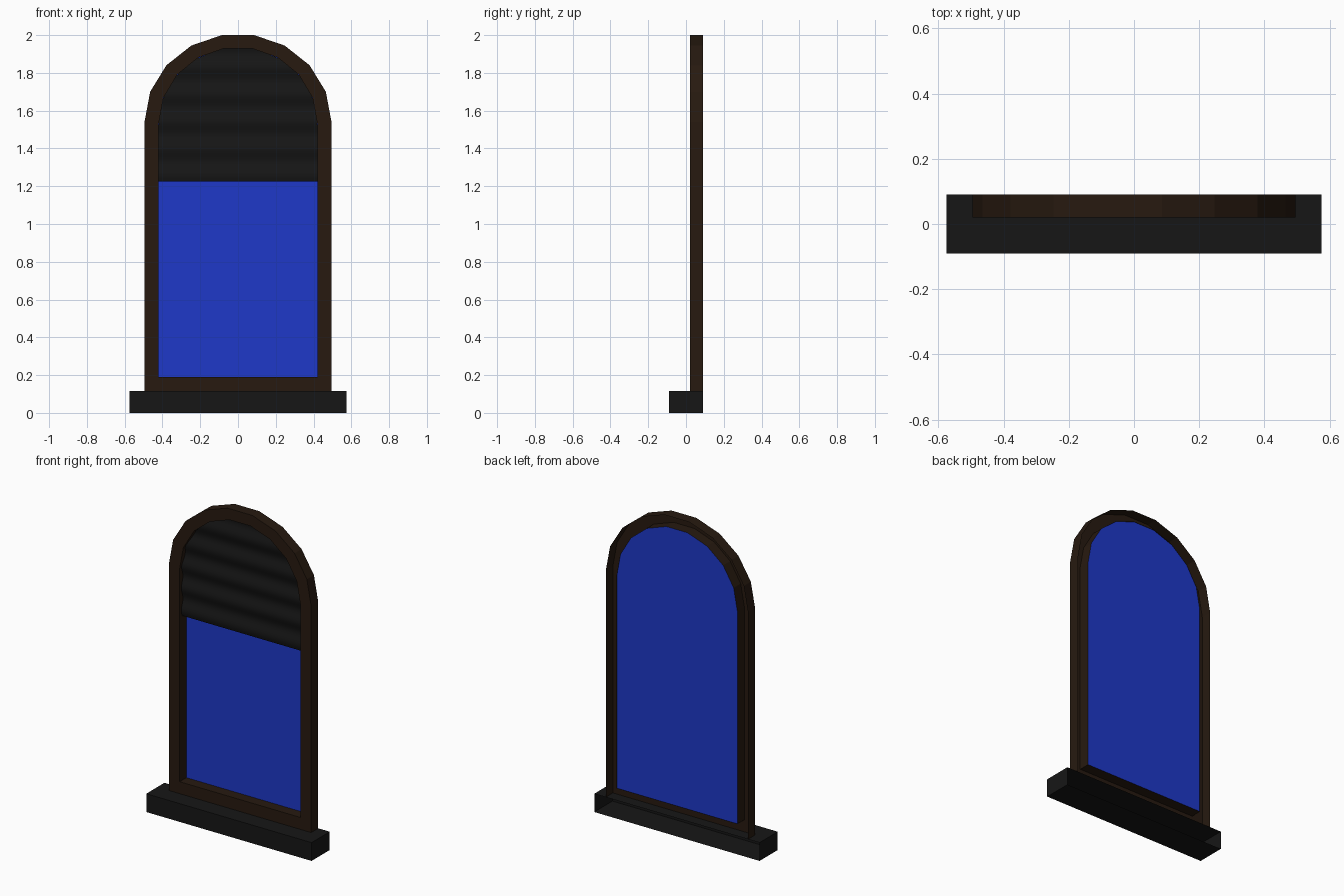
import bpy, bmesh, math

if "Cube" in bpy.data.objects:
    bpy.data.objects.remove(bpy.data.objects["Cube"])

def material(name, rgb):
    m = bpy.data.materials.new(name)
    m.diffuse_color = (*rgb, 1)
    m.use_nodes = True
    m.node_tree.nodes["Principled BSDF"].inputs["Base Color"].default_value = m.diffuse_color
    return m

WOOD = material("dark_wood", (0.020, 0.010, 0.005))
DARK = material("charcoal", (0.008, 0.008, 0.008))
BLUE = material("blue_glass", (0.013, 0.040, 0.58))

def finish(name, bm, mat):
    me = bpy.data.meshes.new(name)
    bm.to_mesh(me)
    bm.free()
    me.materials.append(mat)
    ob = bpy.data.objects.new(name, me)
    bpy.context.collection.objects.link(ob)
    return ob

def arch(half, bottom, spring, rise):
    """Arched outline, counter-clockwise from the front, 9 arch segments."""
    pts = [(-half, bottom), (half, bottom)]
    for i in range(10):
        a = math.radians(20 * i)
        pts.append((half * math.cos(a), spring + rise * math.sin(a)))
    return pts

outer = arch(0.495, 0.115, 1.54, 0.467)
inner = arch(0.42, 0.19, 1.53, 0.406)
FRONT, BACK = 0.02, 0.09

# Frame: arched channel, open at the back and where it meets the sill
bm = bmesh.new()
loops = [[bm.verts.new((x, y, z)) for x, z in pts]
         for pts, y in ((outer, BACK), (outer, FRONT), (inner, FRONT), (inner, BACK))]
n = len(outer)
for k, (a, b) in enumerate(zip(loops, loops[1:])):
    for i in range(n):
        if k == 0 and i == 0:
            continue
        j = (i + 1) % n
        bm.faces.new((a[i], a[j], b[j], b[i]))
finish("window_frame", bm, WOOD)

# Glass pane at the back of the frame
bm = bmesh.new()
bm.faces.new([bm.verts.new((x, 0.087, z)) for x, z in inner])
finish("glass_pane", bm, BLUE)

# Sill: box with an open back
bm = bmesh.new()
bmesh.ops.create_cube(bm, size=1)
bm.normal_update()
bmesh.ops.delete(bm, geom=[f for f in bm.faces if f.normal.y > 0.9], context='FACES')
for v in bm.verts:
    v.co = (v.co.x * 1.15, v.co.y * 0.18, (v.co.z + 0.5) * 0.115)
finish("window_sill", bm, DARK)

# Blind: softly rippled sheet trimmed to the arch
def half_width(z):
    right = inner[2:7]
    for (x0, z0), (x1, z1) in zip(right, right[1:]):
        if z0 <= z <= z1:
            return x0 + (x1 - x0) * (z - z0) / (z1 - z0)
    return 0.42 if z < right[0][1] else right[-1][0]

bm = bmesh.new()
low, high, rows, ripples = 1.225, inner[6][1], 40, 5
prev = None
for r in range(rows + 1):
    t = r / rows
    z = low + (high - low) * t
    w = half_width(z)
    y = 0.045 - 0.008 * math.sin(2 * math.pi * ripples * t)
    row = (bm.verts.new((-w, y, z)), bm.verts.new((w, y, z)))
    if prev:
        bm.faces.new((prev[0], prev[1], row[1], row[0])).smooth = True
    prev = row
finish("blind", bm, DARK)
